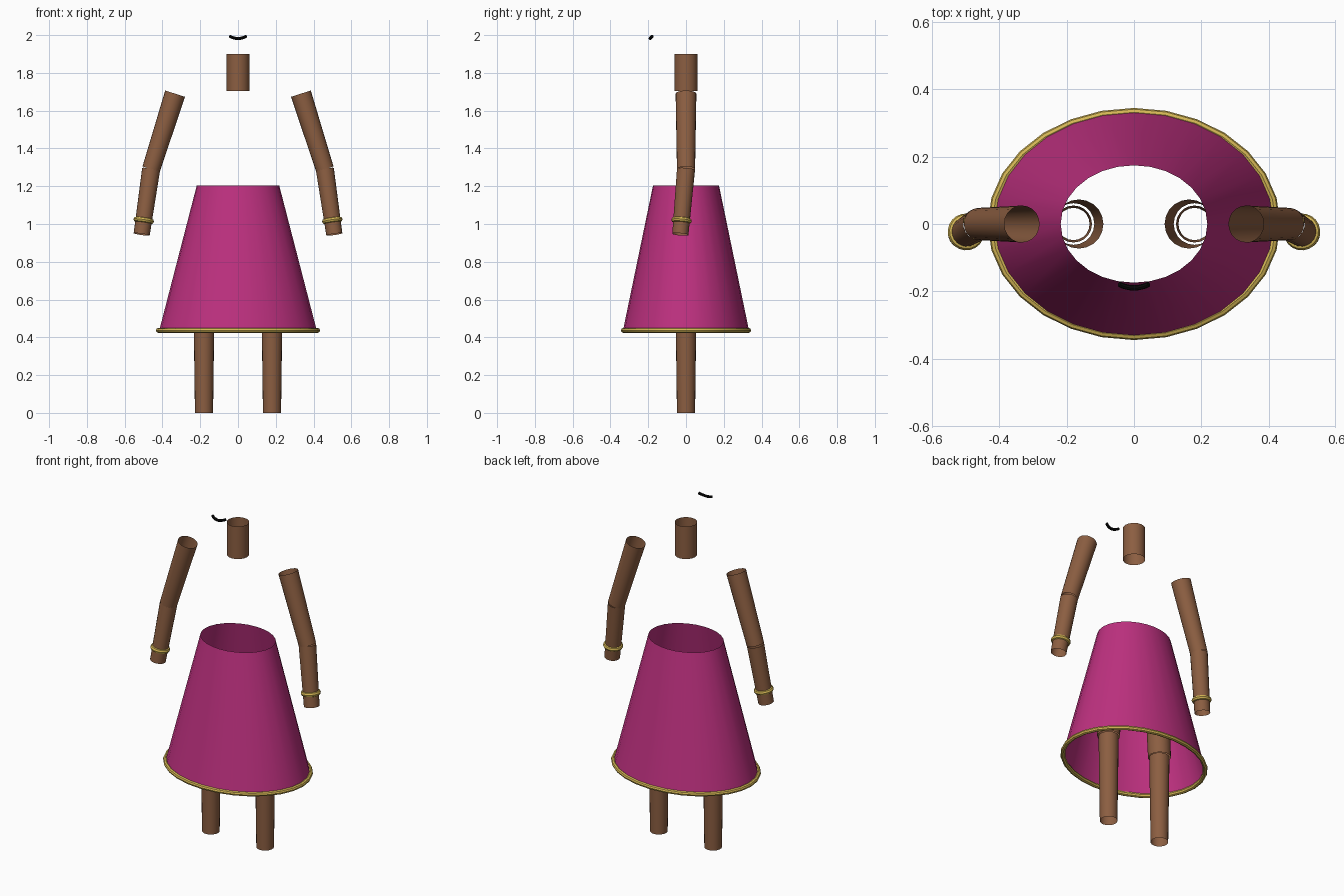
import bpy, bmesh, math
from mathutils import Vector, Matrix

cube = bpy.data.objects.get("Cube")
if cube:
    bpy.data.objects.remove(cube, do_unlink=True)


def material(name, rgb):
    m = bpy.data.materials.new(name)
    m.use_nodes = True
    m.diffuse_color = (*rgb, 1)
    m.node_tree.nodes["Principled BSDF"].inputs["Base Color"].default_value = (*rgb, 1)
    return m


skin = material("brown skin", (0.26, 0.112, 0.053))
cloth = material("magenta cloth", (0.51, 0.03, 0.213))
gold = material("gold trim", (0.66, 0.47, 0.09))
black = material("black", (0.003, 0.003, 0.003))


def finish(obj, mat):
    obj.data.materials.append(mat)
    bpy.ops.object.select_all(action="DESELECT")
    obj.select_set(True)
    bpy.context.view_layer.objects.active = obj
    bpy.ops.object.shade_smooth_by_angle(angle=math.radians(40))


def tube(name, low, high, r_low, r_high, mat, sides=20, depth=1.0):
    """Open tapered tube between two points; depth squashes it along y."""
    low, high = Vector(low), Vector(high)
    axis = high - low
    bm = bmesh.new()
    bmesh.ops.create_cone(bm, cap_ends=False, segments=sides, radius1=r_low,
                          radius2=r_high, depth=axis.length)
    turn = axis.to_track_quat("Z", "Y").to_matrix().to_4x4()
    place = Matrix.Translation((low + high) / 2) @ Matrix.Diagonal((1, depth, 1, 1)) @ turn
    bm.transform(place)
    mesh = bpy.data.meshes.new(name)
    bm.to_mesh(mesh)
    bm.free()
    obj = bpy.data.objects.new(name, mesh)
    bpy.context.collection.objects.link(obj)
    finish(obj, mat)


def cord(name, points, radius, mat, closed=False):
    """Round cord along a path, turned into a mesh."""
    curve = bpy.data.curves.new(name, "CURVE")
    curve.dimensions = "3D"
    curve.bevel_depth = radius
    curve.bevel_resolution = 2
    curve.use_fill_caps = not closed
    spline = curve.splines.new("POLY")
    spline.points.add(len(points) - 1)
    for p, co in zip(spline.points, points):
        p.co = (*co, 1)
    spline.use_cyclic_u = closed
    obj = bpy.data.objects.new(name, curve)
    bpy.context.collection.objects.link(obj)
    bpy.ops.object.select_all(action="DESELECT")
    obj.select_set(True)
    bpy.context.view_layer.objects.active = obj
    bpy.ops.object.convert(target="MESH")
    finish(bpy.context.object, mat)


# Neck
tube("neck", (0, 0, 1.705), (0, 0, 1.9), 0.061, 0.061, skin)

# Skirt with its hem cord
tube("skirt", (0, 0, 0.44), (0, 0, 1.205), 0.416, 0.218, cloth, 28, 0.8)
steps = [2 * math.pi * i / 28 for i in range(28)]
cord("skirt_hem", [(0.422 * math.cos(a), 0.332 * math.sin(a), 0.437) for a in steps],
     0.013, gold, closed=True)

# Arms, bracelets and legs on both sides
for side, s in (("left", 1), ("right", -1)):
    shoulder = Vector((0.333 * s, 0, 1.69))
    elbow = Vector((0.46 * s, 0, 1.29))
    wrist = Vector((0.51 * s, -0.03, 0.945))
    tube(side + "_upper_arm", elbow, shoulder, 0.048, 0.055, skin)
    tube(side + "_forearm", wrist, elbow, 0.043, 0.048, skin)

    turn = (elbow - wrist).to_track_quat("Z", "Y")
    bpy.ops.mesh.primitive_torus_add(
        major_radius=0.041, minor_radius=0.014, major_segments=20, minor_segments=8,
        location=wrist.lerp(elbow, 0.215), rotation=turn.to_euler())
    bpy.context.object.name = side + "_bracelet"
    finish(bpy.context.object, gold)

    tube(side + "_thigh", (0.18 * s, 0, 0.53), (0.164 * s, 0, 1.06), 0.062, 0.073, skin)
    tube(side + "_shin", (0.18 * s, 0, 0), (0.18 * s, 0, 0.53), 0.048, 0.055, skin)

# Mouth: a small upward curve
bend = [i / 4 for i in range(-4, 5)]
cord("mouth", [(0.044 * t, -0.19 + 0.011 * t * t, 1.982 + 0.012 * t * t) for t in bend],
     0.008, black)
